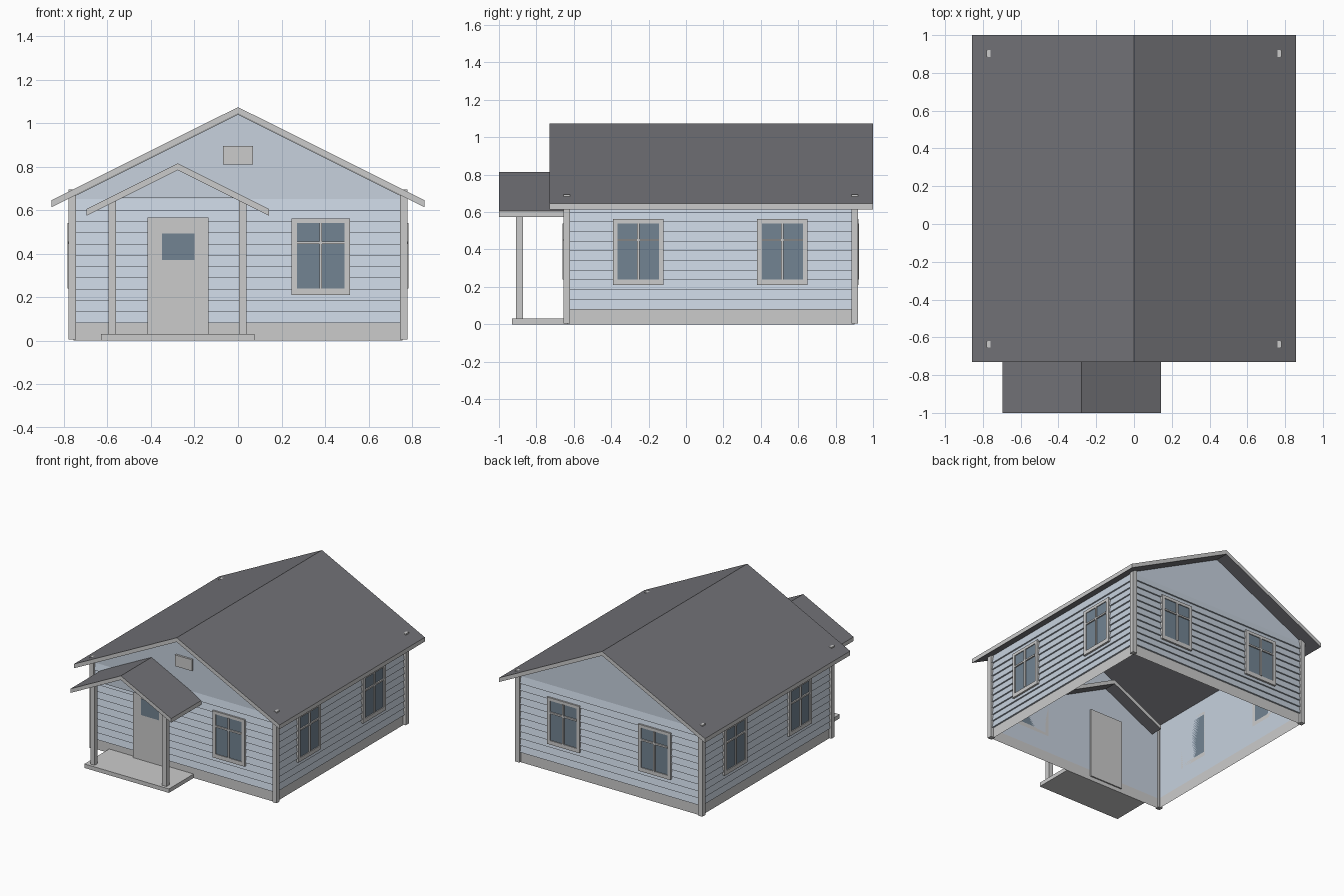
import bpy, bmesh, math
from mathutils import Matrix

if "Cube" in bpy.data.objects:
    bpy.data.objects.remove(bpy.data.objects["Cube"])

def material(name, rgb):
    m = bpy.data.materials.new(name)
    m.diffuse_color = (*rgb, 1)
    m.use_nodes = True
    m.node_tree.nodes["Principled BSDF"].inputs["Base Color"].default_value = m.diffuse_color
    return m

MATS = [material("trim_paint", (0.76, 0.755, 0.74)),
        material("siding_paint", (0.57, 0.64, 0.73)),
        material("roof_shingle", (0.17, 0.17, 0.185)),
        material("window_glass", (0.17, 0.23, 0.29))]
TRIM, BLUE, ROOF, GLASS = range(4)

def finish(name, bm):
    me = bpy.data.meshes.new(name)
    bm.to_mesh(me)
    bm.free()
    for m in MATS:
        me.materials.append(m)
    ob = bpy.data.objects.new(name, me)
    bpy.context.collection.objects.link(ob)
    return ob

def boxes(name, parts, matrix=Matrix()):
    """Join boxes given as (x0, x1, y0, y1, z0, z1, material)."""
    bm = bmesh.new()
    for x0, x1, y0, y1, z0, z1, mat in parts:
        m = Matrix.Translation(((x0 + x1) / 2, (y0 + y1) / 2, (z0 + z1) / 2)) \
            @ Matrix.Diagonal((x1 - x0, y1 - y0, z1 - z0, 1))
        before = set(bm.faces)
        bmesh.ops.create_cube(bm, size=1, matrix=matrix @ m)
        for f in set(bm.faces) - before:
            f.material_index = mat
    return finish(name, bm)

def gable_roof(name, cx, half, top, eave, thick, y0, y1):
    """Bent slab: shingle above and below, trim on the edges."""
    prof = [(cx - half, eave), (cx, top), (cx + half, eave),
            (cx + half, eave - thick), (cx, top - thick), (cx - half, eave - thick)]
    bm = bmesh.new()
    a = [bm.verts.new((x, y0, z)) for x, z in prof]
    b = [bm.verts.new((x, y1, z)) for x, z in prof]
    for i in range(6):
        j = (i + 1) % 6
        f = bm.faces.new((a[i], a[j], b[j], b[i]))
        f.material_index = TRIM if i in (2, 5) else ROOF
    for r in (a, b):
        bm.faces.new((r[0], r[1], r[4], r[5]))
        bm.faces.new((r[1], r[2], r[3], r[4]))
    bmesh.ops.recalc_face_normals(bm, faces=bm.faces)
    return finish(name, bm)

WX, Y0, Y1 = 0.757, -0.635, 0.90
BASE, WALL_TOP = 0.08, 0.662

def ring(bm, out, z):
    return [bm.verts.new(p) for p in ((-WX - out, Y0 - out, z), (WX + out, Y0 - out, z),
                                      (WX + out, Y1 + out, z), (-WX - out, Y1 + out, z))]

def bridge(bm, lo, hi, mat):
    for i in range(4):
        j = (i + 1) % 4
        bm.faces.new((lo[i], lo[j], hi[j], hi[i])).material_index = mat

# Wall shell, open underneath, with grey base band and gable ends
bm = bmesh.new()
r0, r1, r2 = ring(bm, 0, 0), ring(bm, 0, BASE), ring(bm, 0, WALL_TOP)
bridge(bm, r0, r1, TRIM)
bridge(bm, r1, r2, BLUE)
for i, j, y in ((0, 1, Y0), (2, 3, Y1)):
    peak = bm.verts.new((0, y, 1.04))
    bm.faces.new((r2[i], r2[j], peak)).material_index = BLUE
finish("walls", bm)

# Lapped siding boards around all four walls
bm = bmesh.new()
rows = 11
pitch = (0.65 - BASE) / rows
for k in range(rows):
    z = BASE + k * pitch
    inner, lip, top = ring(bm, 0, z), ring(bm, 0.012, z), ring(bm, 0.001, z + pitch)
    bridge(bm, inner, lip, BLUE)
    bridge(bm, lip, top, BLUE)
finish("siding", bm)

# Corner boards
for sx in (-1, 1):
    for yc in (-0.637, 0.902):
        xs = sorted((sx * 0.745, sx * 0.78))
        boxes("corner_board", [(*xs, yc - 0.018, yc + 0.018, 0.005, 0.694, TRIM)])

# Roofs
gable_roof("main_roof", 0, 0.858, 1.073, 0.645, 0.032, -0.73, 1.0)
gable_roof("porch_roof", -0.277, 0.42, 0.815, 0.605, 0.031, -1.0, -0.54)

# Porch gable panel
bm = bmesh.new()
tri = [bm.verts.new(p) for p in ((-0.54, -0.89, 0.655), (-0.014, -0.89, 0.655), (-0.277, -0.89, 0.786))]
bm.faces.new(tri).material_index = BLUE
finish("porch_gable", bm)

# Porch slab and posts
boxes("porch_slab", [(-0.63, 0.075, -0.93, -0.635, 0, 0.03, TRIM)])
for x in (-0.578, 0.022):
    boxes("porch_post", [(x - 0.018, x + 0.018, -0.908, -0.872, 0.03, 0.645, TRIM)])

# Door with small pane, and gable vent
boxes("door", [(-0.415, -0.135, -0.655, -0.625, 0.03, 0.565, TRIM),
               (-0.35, -0.2, -0.658, -0.65, 0.37, 0.492, GLASS)])
boxes("gable_vent", [(-0.07, 0.07, -0.65, -0.63, 0.81, 0.895, TRIM)])

# Windows: modelled facing -y, then turned onto each wall
W, F = 0.135, 0.025
window = [(-W, -W + F, -0.021, 0, 0.21, 0.562, TRIM),
          (W - F, W, -0.021, 0, 0.21, 0.562, TRIM),
          (-W + F, W - F, -0.021, 0, 0.21, 0.24, TRIM),
          (-W + F, W - F, -0.021, 0, 0.54, 0.562, TRIM),
          (-W + F, W - F, -0.015, 0, 0.24, 0.54, GLASS),
          (-0.006, 0.006, -0.026, -0.012, 0.24, 0.54, TRIM),
          (-W + F, W - F, -0.025, -0.012, 0.444, 0.456, TRIM)]
spots = [("front", 0.38, Y0, 0), ("back", 0.38, Y1, 180), ("back", -0.38, Y1, 180)]
for y in (-0.255, 0.515):
    spots += [("right", WX, y, 90), ("left", -WX, y, -90)]
for side, x, y, ang in spots:
    boxes(side + "_window", window,
          Matrix.Translation((x, y, 0)) @ Matrix.Rotation(math.radians(ang), 4, 'Z'))
